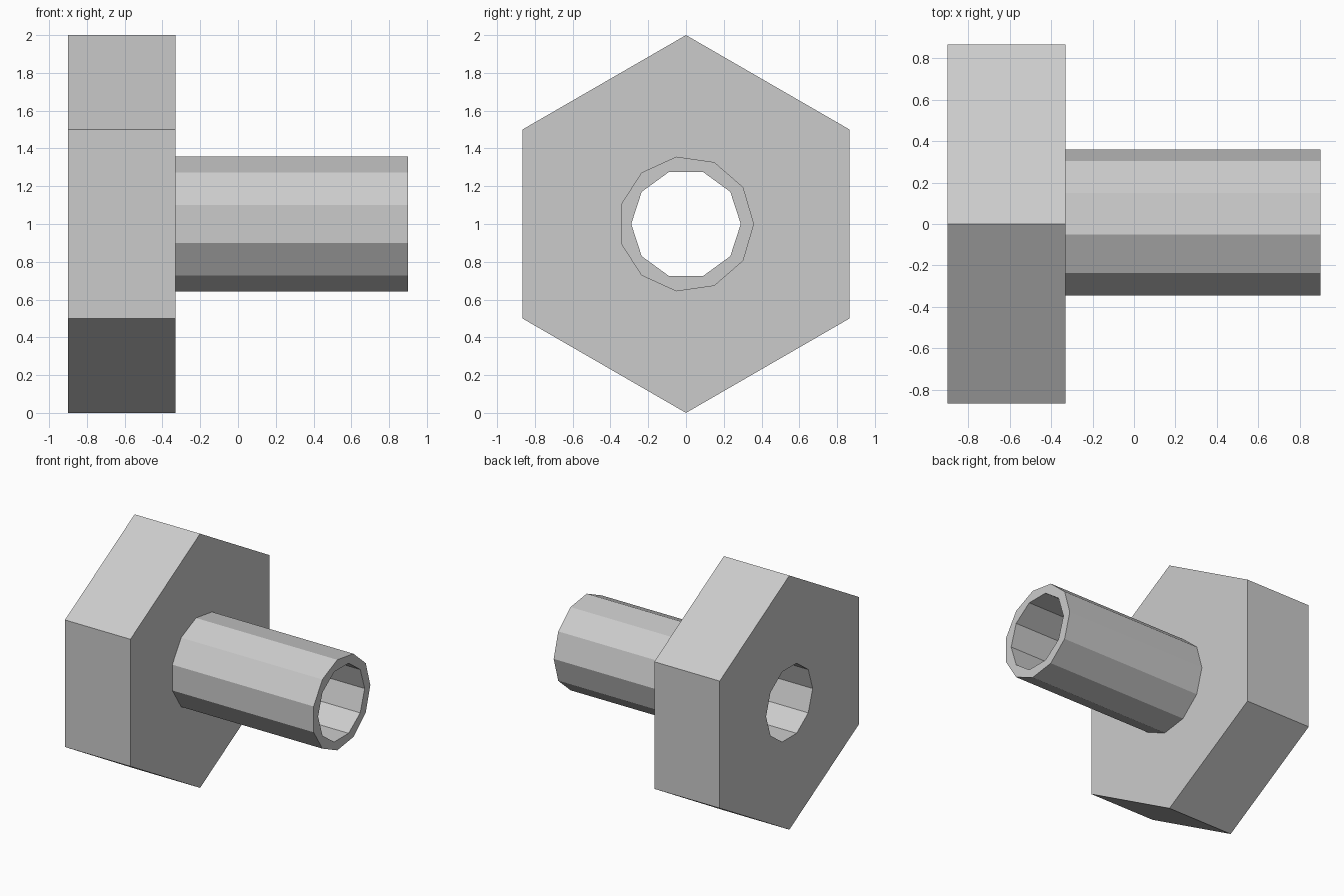
import bpy
import bmesh
from math import cos, sin, tau
from mathutils import Vector

cube = bpy.data.objects.get("Cube")
if cube:
    bpy.data.objects.remove(cube, do_unlink=True)

LEFT, STEP, RIGHT = -0.90, -0.33, 0.90   # stations along the bolt axis
AXIS_Z = 1.0

steel = bpy.data.materials.new("plain grey")
steel.use_nodes = True
steel.diffuse_color = (0.6, 0.6, 0.6, 1)
steel.node_tree.nodes["Principled BSDF"].inputs["Base Color"].default_value = (0.6, 0.6, 0.6, 1)


def polygon(sides, radius, start=0.0):
    """Regular polygon around the x axis as (y, z) pairs."""
    return [(radius * cos(start + tau * i / sides),
             AXIS_Z + radius * sin(start + tau * i / sides)) for i in range(sides)]


HEX = polygon(6, 1.0, tau / 4)
TUBE = polygon(11, 0.36)
BORE = polygon(10, 0.29)


def ring(bm, outline, x):
    return [bm.verts.new((x, y, z)) for y, z in outline]


def wall(bm, outline, x0, x1, outward=True):
    """Flat-sided wall between two stations."""
    a, b = ring(bm, outline, x0), ring(bm, outline, x1)
    for i in range(len(a)):
        j = (i + 1) % len(a)
        face = bm.faces.new((a[i], a[j], b[j], b[i]))
        face.normal_update()
        radial = face.calc_center_median() - Vector((0, 0, AXIS_Z))
        radial.x = 0
        if (face.normal.dot(radial) > 0) != outward:
            face.normal_flip()


def annulus(bm, outer, inner, x, side):
    """Flat face with a hole, facing along x."""
    edges = []
    for outline in (outer, inner):
        v = ring(bm, outline, x)
        edges += [bm.edges.new((v[i - 1], v[i])) for i in range(len(v))]
    made = bmesh.ops.triangle_fill(bm, edges=edges, use_beauty=True, normal=(side, 0, 0))
    for face in made["geom"]:
        if isinstance(face, bmesh.types.BMFace):
            face.normal_update()
            if face.normal.x * side < 0:
                face.normal_flip()


def finish(bm, name):
    bmesh.ops.remove_doubles(bm, verts=bm.verts[:], dist=0.0001)
    mesh = bpy.data.meshes.new(name)
    bm.to_mesh(mesh)
    bm.free()
    mesh.materials.append(steel)
    bpy.context.collection.objects.link(bpy.data.objects.new(name, mesh))


# Hexagonal head with the bore opening
head = bmesh.new()
wall(head, HEX, LEFT, STEP)
annulus(head, HEX, BORE, LEFT, -1)
annulus(head, HEX, TUBE, STEP, 1)
wall(head, BORE, LEFT, STEP, outward=False)
finish(head, "hex_head")

# Hollow shaft
shaft = bmesh.new()
wall(shaft, TUBE, STEP, RIGHT)
annulus(shaft, TUBE, BORE, RIGHT, 1)
wall(shaft, BORE, STEP, RIGHT, outward=False)
finish(shaft, "hollow_shaft")
